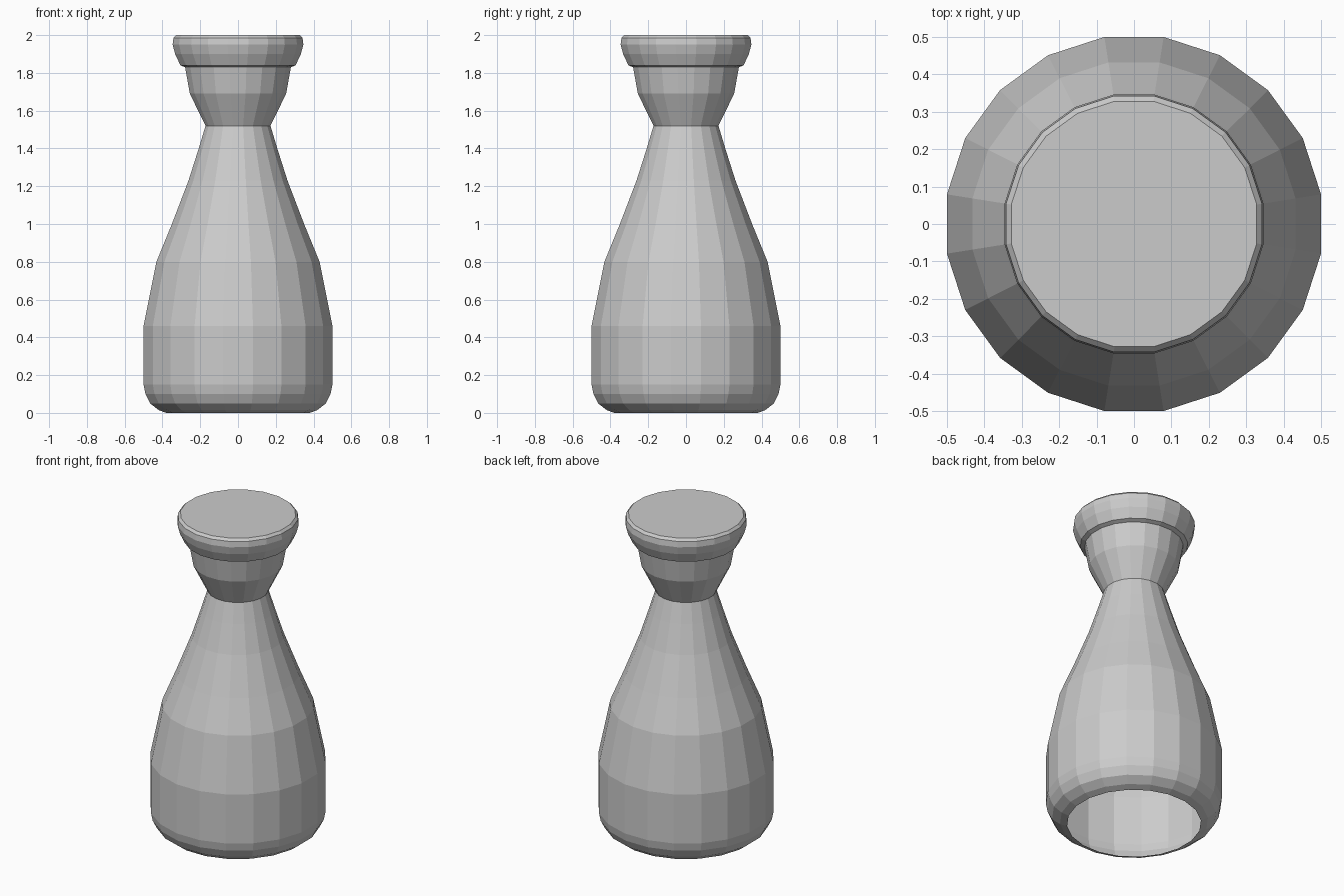
import bpy, bmesh, math

cube = bpy.data.objects.get("Cube")
if cube:
    bpy.data.objects.remove(cube, do_unlink=True)

SIDES = 20

clay = bpy.data.materials.new("plain_grey")
clay.use_nodes = True
grey = (0.6, 0.6, 0.6, 1)
clay.diffuse_color = grey
clay.node_tree.nodes["Principled BSDF"].inputs["Base Color"].default_value = grey


def lathe(name, profile, cap_top=False):
    """Turn a (radius, height) profile into a faceted shell with flats on the axes."""
    bm = bmesh.new()
    rings = []
    for r, z in profile:
        r /= math.cos(math.pi / SIDES)
        angles = [(i + 0.5) * math.tau / SIDES for i in range(SIDES)]
        rings.append([bm.verts.new((r * math.cos(a), r * math.sin(a), z)) for a in angles])
    for low, high in zip(rings, rings[1:]):
        for i in range(SIDES):
            j = (i + 1) % SIDES
            bm.faces.new((low[i], low[j], high[j], high[i]))
    if cap_top:
        bm.faces.new(rings[-1])
    mesh = bpy.data.meshes.new(name)
    bm.to_mesh(mesh)
    bm.free()
    mesh.materials.append(clay)
    obj = bpy.data.objects.new(name, mesh)
    bpy.context.collection.objects.link(obj)
    return obj


# Hollow body, open underneath, with a rounded foot
lathe("bottle_body", [(0.38, 0), (0.42, 0.015), (0.465, 0.05), (0.49, 0.1), (0.5, 0.15),
                      (0.5, 0.46), (0.432, 0.8), (0.35, 1.0), (0.262, 1.23),
                      (0.208, 1.4), (0.172, 1.52)])

# Flared neck
lathe("bottle_neck", [(0.172, 1.52), (0.255, 1.69), (0.28, 1.83)])

# Rounded lip closed by a flat top
lathe("bottle_lip", [(0.28, 1.83), (0.305, 1.84), (0.333, 1.9), (0.346, 1.95),
                     (0.342, 1.985), (0.328, 2.0)], cap_top=True)
